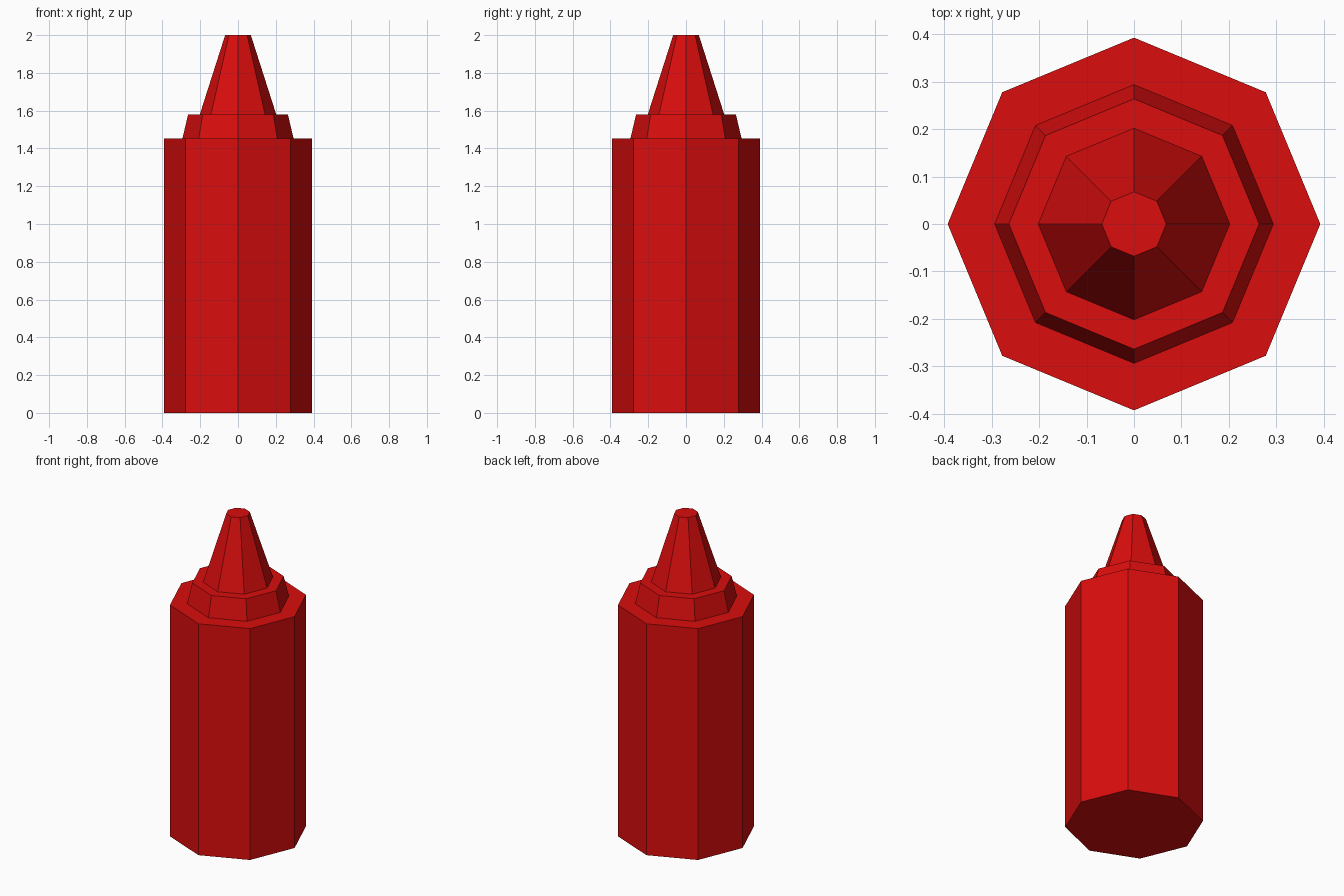
import bpy, bmesh, math

if "Cube" in bpy.data.objects:
    bpy.data.objects.remove(bpy.data.objects["Cube"])

SIDES = 8
red = bpy.data.materials.new("bright red")
red.diffuse_color = (0.7, 0.004, 0.004, 1)
red.use_nodes = True
red.node_tree.nodes["Principled BSDF"].inputs["Base Color"].default_value = red.diffuse_color


def lathe(name, profile, cap_bottom=False, cap_top=False):
    """Revolve (radius, height) points into a flat-sided part."""
    bm = bmesh.new()
    rings = []
    for r, z in profile:
        rings.append([bm.verts.new((r * math.cos(math.tau * i / SIDES),
                                    r * math.sin(math.tau * i / SIDES), z))
                      for i in range(SIDES)])
    for low, high in zip(rings, rings[1:]):
        for i in range(SIDES):
            j = (i + 1) % SIDES
            bm.faces.new((low[i], low[j], high[j], high[i]))
    if cap_bottom:
        bm.faces.new(rings[0][::-1])
    if cap_top:
        bm.faces.new(rings[-1])
    mesh = bpy.data.meshes.new(name)
    bm.to_mesh(mesh)
    bm.free()
    mesh.materials.append(red)
    obj = bpy.data.objects.new(name, mesh)
    bpy.context.collection.objects.link(obj)
    return obj


# Bottle body with its flat shoulder
lathe("bottle_body", [(0.393, 0), (0.393, 1.453), (0.294, 1.453)], cap_bottom=True)
# Tapered screw collar with its flat top
lathe("cap_collar", [(0.294, 1.453), (0.264, 1.581), (0.202, 1.581)])
# Pointed nozzle with a blunt tip
lathe("nozzle", [(0.202, 1.581), (0.068, 2.0)], cap_top=True)
